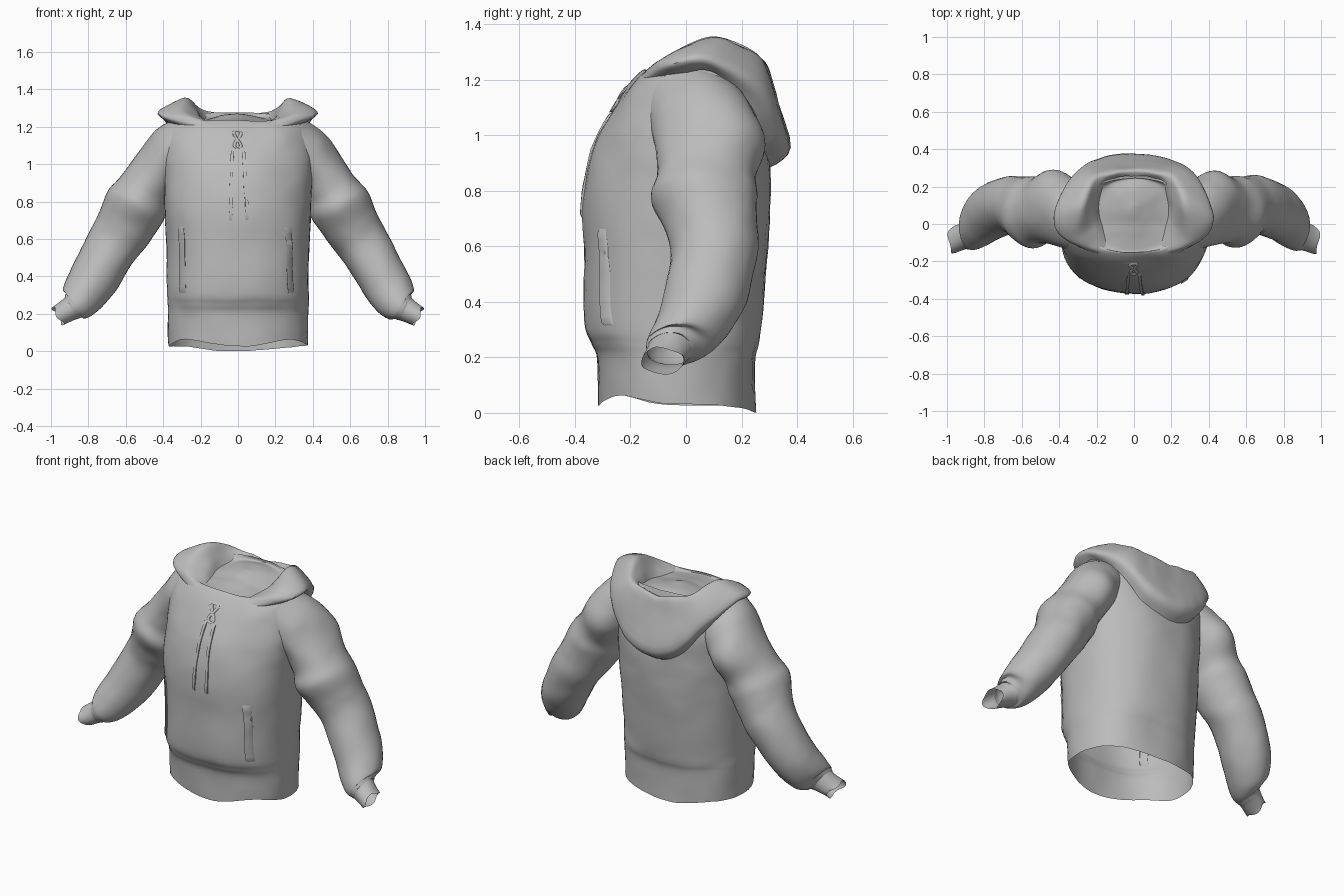
import bpy, math
from mathutils import Vector, noise

cube = bpy.data.objects.get("Cube")
if cube:
    bpy.data.objects.remove(cube)

fabric = bpy.data.materials.new("grey fabric")
fabric.use_nodes = True
GREY = (0.5, 0.5, 0.5, 1)
fabric.diffuse_color = GREY
fabric.node_tree.nodes["Principled BSDF"].inputs["Base Color"].default_value = GREY


def spline(keys, steps, closed=False):
    """Smooth rows of numbers running through the key rows."""
    count = len(keys)
    pick = (lambda i: keys[i % count]) if closed else (lambda i: keys[max(0, min(count - 1, i))])
    rows = []
    for i in range(count if closed else count - 1):
        for s in range(steps):
            t = s / steps
            rows.append([b + t / 2 * (c - a + t * (2*a - 5*b + 4*c - d + t * (3*(b - c) + d - a)))
                         for a, b, c, d in zip(pick(i - 1), pick(i), pick(i + 1), pick(i + 2))])
    return rows if closed else rows + [list(keys[-1])]


def crumple(p):
    """Soft cloth unevenness, the same for every part."""
    p = Vector(p)
    return p + noise.noise_vector(p * 5) * 0.009 + noise.noise_vector(p * 13) * 0.003


def loft(name, rows, wrap_rows=False, wrap_cols=True, cap=False, buried=lambda p: False):
    """Skin a grid of points with quads, leaving out those buried in another part."""
    n, m = len(rows), len(rows[0])
    points = [p for row in rows for p in row]
    faces = []
    for i in range(n if wrap_rows else n - 1):
        for j in range(m if wrap_cols else m - 1):
            k, l = (i + 1) % n, (j + 1) % m
            quad = (i*m + j, i*m + l, k*m + l, k*m + j)
            if not all(buried(points[v]) for v in quad):
                faces.append(quad)
    if cap:
        faces.append(tuple(range((n - 1) * m, n * m)))
    mesh = bpy.data.meshes.new(name)
    mesh.from_pydata([crumple(p) for p in points], [], faces)
    mesh.materials.append(fabric)
    obj = bpy.data.objects.new(name, mesh)
    bpy.context.collection.objects.link(obj)
    bpy.ops.object.select_all(action='DESELECT')
    obj.select_set(True)
    bpy.context.view_layer.objects.active = obj
    bpy.ops.object.shade_smooth_by_angle(angle=math.radians(50))


# Torso: height, half width, front y, back y; closed over inside the neck
torso_keys = [
    (.03, .372, -.315, .25), (.19, .375, -.322, .25), (.25, .378, -.345, .262),
    (.33, .38, -.368, .272), (.6, .385, -.37, .298), (.8, .395, -.365, .305),
    (.95, .4, -.33, .3), (1.05, .41, -.285, .29), (1.15, .4, -.23, .27),
    (1.21, .375, -.185, .25), (1.235, .3, -.155, .24), (1.22, .2, -.15, .24),
    (1.235, .1, -.06, .18), (1.25, .02, .04, .09)]
# Sleeves: x, z, y of the centre line, radius across, radius in depth
sleeve_keys = [
    (.27, 1.1, .025, .16, .185), (.35, 1.05, .055, .16, .19), (.425, .97, .09, .145, .2),
    (.5, .86, .075, .148, .178), (.545, .78, .065, .167, .19), (.6, .68, .085, .157, .165),
    (.67, .565, .1, .142, .154), (.777, .385, .06, .132, .153), (.85, .265, -.005, .108, .132),
    (.88, .235, -.05, .075, .09), (.9, .222, -.06, .065, .078), (.96, .187, -.085, .055, .075)]
path = spline(sleeve_keys, 6)
SIDES = 64
POWER = 0.87  # slightly squared oval
bulge = lambda v: math.copysign(abs(v) ** POWER, v)


def torso_at(z):
    """Half width, front and back of the torso at a height."""
    for low, high in zip(torso_keys, torso_keys[1:]):
        if low[0] <= z <= high[0]:
            t = (z - low[0]) / (high[0] - low[0])
            return [a + t * (b - a) for a, b in zip(low[1:], high[1:])]
    return .01, 0, .01


def in_torso(p):
    w, f, b = torso_at(p[2])
    return abs(p[0] / w) ** (2 / POWER) + abs((2 * p[1] - f - b) / (b - f)) ** (2 / POWER) < .93


def path_direction(i):
    before, after = path[max(0, i - 1)], path[min(len(path) - 1, i + 1)]
    return Vector((after[0] - before[0], after[1] - before[1])).normalized()


def in_sleeve(p):
    for i, (x, z, y, r, depth) in enumerate(path):
        along, away = path_direction(i), Vector((abs(p[0]) - x, p[2] - z))
        across = along.x * away.y - along.y * away.x
        if abs(along.dot(away)) < .02 and (across / r) ** 2 + ((p[1] - y) / depth) ** 2 < .93:
            return True
    return False


torso_rows = []
for z, w, front, back in spline(torso_keys, 5):
    ring = []
    for j in range(SIDES):
        a = math.tau * j / SIDES
        c, s = bulge(math.cos(a)), bulge(math.sin(a))
        y = (front + back) / 2 + (back - front) / 2 * s
        wave = .03 * s ** 4 if s > 0 else -.035 * math.sin(2 * a) ** 2
        neck_rise = 2 * max(0, z - 1.15) * max(0, y)
        ring.append((w * c, y, z - wave * max(0, .2 - z) / .17 + neck_rise))
    torso_rows.append(ring)
loft("torso", torso_rows, cap=True, buried=in_sleeve)

for side, label in ((1, "left"), (-1, "right")):
    rows = []
    for i, (x, z, y, r, depth) in enumerate(path):
        along = path_direction(i)
        ring = []
        for j in range(36):
            a = math.tau * j / 36
            u, v = r * math.cos(a), depth * math.sin(a)
            ragged = .01 * math.sin(3 * a) if i == len(path) - 1 else 0
            ring.append((side * (x - along.y * u + along.x * ragged), y + v,
                         z + along.x * u + along.y * ragged))
        rows.append(ring[::-side])
    loft(label + "_sleeve", rows, buried=in_torso)

# Hood lying open: inner edge, rim, crest, outer roll, tucked edge at each station
hood_half = [
    ((0, -.14, 1.18), (0, -.18, 1.2), (0, -.2, 1.19), (0, -.225, 1.16), (0, -.22, 1.13)),
    ((.11, -.11, 1.2), (.14, -.13, 1.22), (.17, -.15, 1.225), (.21, -.16, 1.2), (.2, -.14, 1.17)),
    ((.17, 0, 1.22), (.21, -.02, 1.26), (.3, -.08, 1.28), (.4, -.05, 1.255), (.36, -.01, 1.22)),
    ((.18, .1, 1.22), (.225, .1, 1.3), (.285, .1, 1.355), (.415, .09, 1.275), (.37, .11, 1.22)),
    ((.15, .21, 1.24), (.18, .23, 1.285), (.23, .25, 1.295), (.32, .27, 1.17), (.29, .24, 1.09)),
    ((.08, .25, 1.25), (.1, .275, 1.27), (.13, .305, 1.2), (.175, .35, 1.01), (.15, .28, .93)),
    ((0, .25, 1.24), (0, .285, 1.25), (0, .315, 1.16), (0, .38, .95), (0, .29, .875))]
flip = [tuple((-x, y, z) for x, y, z in st) for st in hood_half[-2:0:-1]]
stations = [[v for p in st for v in p] for st in hood_half + flip]
hood_rows = []
for flat in spline(stations, 8, closed=True):
    points = [flat[k:k + 3] for k in range(0, len(flat), 3)]
    hood_rows.append(spline(points, 5))
loft("hood", hood_rows, wrap_rows=True, wrap_cols=False)


# Front trim laid over the torso surface
def front_y(x, z):
    w, f, b = torso_at(z)
    s = max(0, 1 - (abs(x) / w) ** (2 / POWER)) ** (POWER / 2)
    return (f + b) / 2 - (b - f) / 2 * s


def strip(name, top, bottom, width, lift):
    """A thin raised band between two front (x, z) places."""
    rows = []
    for i in range(17):
        t = i / 16
        x, z = (a + t * (b - a) for a, b in zip(top, bottom))
        half = width / 2
        out = -.004 if i in (0, 16) else lift
        edge = [(x - half, .004), (x - half * .95, -out), (x + half * .95, -out), (x + half, .004)]
        rows.append([(px, front_y(px, z) + d, z) for px, d in edge])
    loft(name, rows, wrap_cols=False)


strip("left_pocket_welt", (.265, .67), (.287, .305), .034, .011)
strip("right_pocket_welt", (-.303, .67), (-.297, .3), .034, .011)
for side, label in ((1, "left"), (-1, "right")):
    strip(label + "_drawstring", (side * .03, 1.1), (side * .045, .69), .018, .009)

# Knot where the drawstrings meet
knot_rows = []
for i in range(49):
    a = math.tau * i / 48
    x, z = .018 * math.sin(2 * a), 1.135 + .045 * math.cos(a)
    centre = Vector((x, front_y(x, z) - .004, z))
    knot_rows.append([centre + Vector((.009 * math.cos(b), .009 * math.sin(b), .004 * math.sin(b)))
                      for b in (math.tau * k / 8 for k in range(8))])
loft("drawstring_knot", knot_rows)
